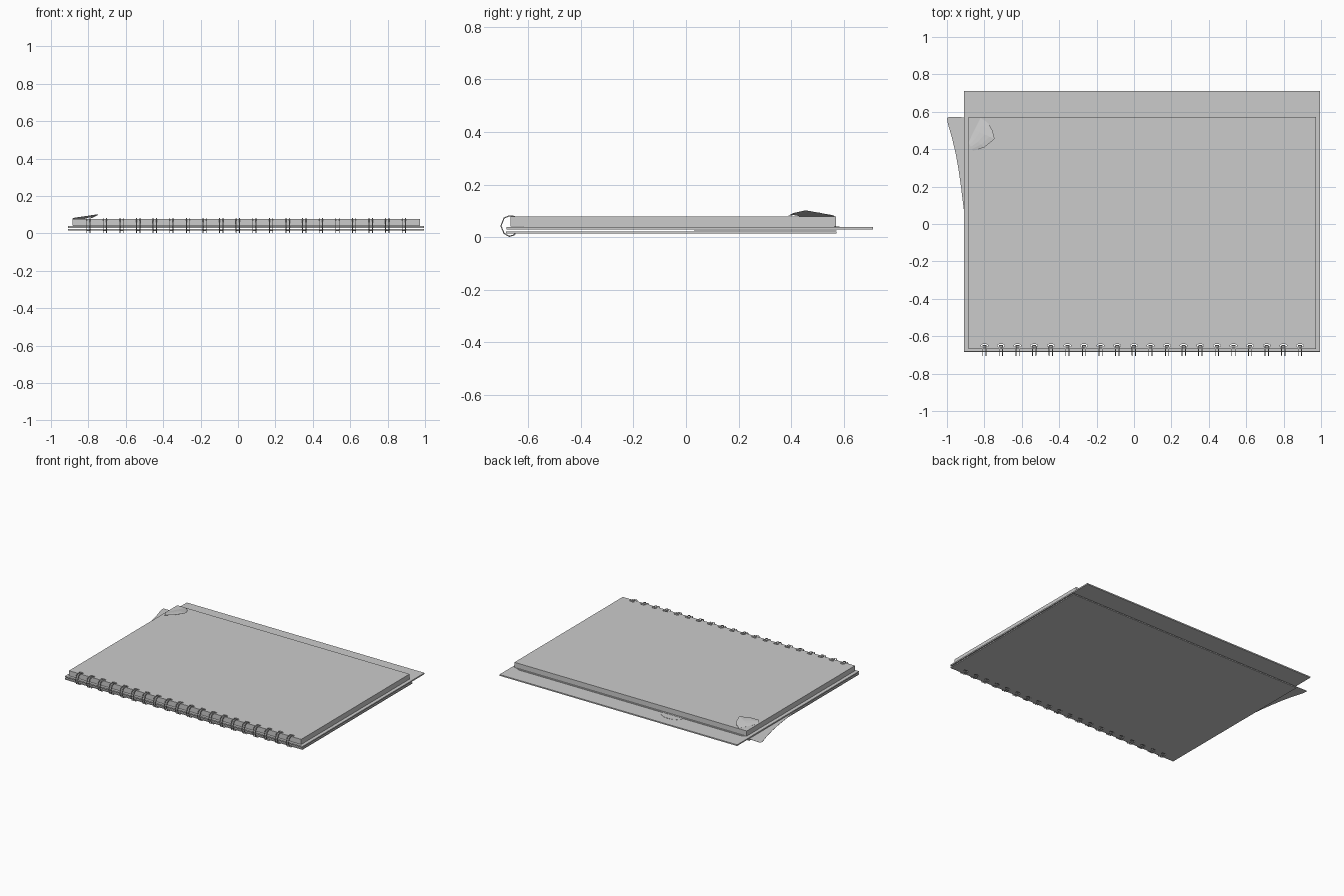
import bpy, bmesh, math

if "Cube" in bpy.data.objects:
    bpy.data.objects.remove(bpy.data.objects["Cube"])

paper = bpy.data.materials.new("grey")
paper.diffuse_color = (0.6, 0.6, 0.6, 1)
paper.use_nodes = True
paper.node_tree.nodes["Principled BSDF"].inputs["Base Color"].default_value = paper.diffuse_color


def finish(name, bm):
    bmesh.ops.recalc_face_normals(bm, faces=bm.faces)
    me = bpy.data.meshes.new(name)
    bm.to_mesh(me)
    bm.free()
    me.materials.append(paper)
    ob = bpy.data.objects.new(name, me)
    bpy.context.collection.objects.link(ob)
    return ob


def extrude_outline(bm, pts, z0, z1):
    f = bm.faces.new([bm.verts.new((x, y, z0)) for x, y in pts])
    r = bmesh.ops.extrude_face_region(bm, geom=[f])
    for v in r["geom"]:
        if isinstance(v, bmesh.types.BMVert):
            v.co.z = z1


def slab(name, pts, z0, z1):
    bm = bmesh.new()
    extrude_outline(bm, pts, z0, z1)
    return finish(name, bm)


def rect(x0, x1, y0, y1):
    return [(x0, y0), (x1, y0), (x1, y1), (x0, y1)]


RINGS = [-0.80 + i * 0.0888 for i in range(20)]

# Punched holes along the bound edge
bm = bmesh.new()
for x in RINGS:
    oval = [(x + 0.020 * math.cos(a), -0.650 + 0.009 * math.sin(a))
            for a in (math.pi / 8 + k * math.pi / 4 for k in range(8))]
    extrude_outline(bm, oval, -0.05, 0.15)
cutter = finish("hole_cutter", bm)
cutter.hide_render = True
cutter.hide_viewport = True


def punch(ob):
    m = ob.modifiers.new("holes", "BOOLEAN")
    m.operation = "DIFFERENCE"
    m.solver = "EXACT"
    m.object = cutter


# Page block, long backing board and lower cover
punch(slab("page_block", rect(-0.886, 0.974, -0.668, 0.571), 0.041, 0.078))
punch(slab("backing_board", rect(-0.908, 0.995, -0.682, 0.712), 0.029, 0.038))
punch(slab("lower_cover", rect(-0.908, 0.995, -0.684, 0.573), 0.014, 0.022))

# Pocket sheet under the pages with clipped corners
slab("pocket_sheet", [(-0.88, -0.62), (0.97, -0.62), (0.97, 0.565), (0.93, 0.583),
                      (-0.85, 0.583), (-0.88, 0.565)], 0.038, 0.041)

# Rounded thumb tab on the backing board
tab = [(-0.30 + 0.085 * math.cos(a), 0.583 + 0.055 * math.sin(a))
       for a in (k * math.pi / 12 for k in range(13))]
slab("thumb_tab", tab, 0.038, 0.0395)

# Loose sheet sticking out past the left edge
slab("loose_sheet", [(-0.90, 0.03), (-0.90, 0.57), (-0.99, 0.573), (-1.0, 0.565),
                     (-0.995, 0.535), (-0.973, 0.46), (-0.952, 0.37),
                     (-0.938, 0.29), (-0.925, 0.20), (-0.909, 0.07)], 0.023, 0.0245)

# Turned page corner: swept from the crease up to the raised edge
crease = [(-0.885, 0.435), (-0.869, 0.469), (-0.853, 0.502), (-0.836, 0.535), (-0.820, 0.567)]
edge = [(-0.860, 0.390, 0.082), (-0.800, 0.410, 0.092), (-0.745, 0.455, 0.102),
        (-0.757, 0.500, 0.094), (-0.780, 0.540, 0.083)]
bm = bmesh.new()
rows = []
for (cx, cy), (ex, ey, ez) in zip(crease, edge):
    row = []
    for k in range(5):
        t = k / 4
        z = 0.0785 + (ez - 0.0785) * t + 0.004 * math.sin(math.pi * t)
        row.append(bm.verts.new((cx + (ex - cx) * t, cy + (ey - cy) * t, z)))
    rows.append(row)
for a, b in zip(rows, rows[1:]):
    for k in range(4):
        bm.faces.new((a[k], a[k + 1], b[k + 1], b[k]))
flap = finish("turned_corner", bm)
sol = flap.modifiers.new("thickness", "SOLIDIFY")
sol.thickness = 0.0008

# Double wire binding: each ring is one wire loop bent round the spine
cu = bpy.data.curves.new("wire_binding", "CURVE")
cu.dimensions = "3D"
cu.bevel_depth = 0.0028
cu.bevel_resolution = 0
cu.use_fill_caps = True
cu.materials.append(paper)
arc = [(-0.651, 0.072), (-0.653, 0.079), (-0.672, 0.081), (-0.692, 0.073), (-0.704, 0.043),
       (-0.692, 0.014), (-0.672, 0.003), (-0.655, 0.008), (-0.650, 0.014)]
for x in RINGS:
    path = [(x - 0.009, y, z) for y, z in arc] + [(x + 0.009, y, z) for y, z in reversed(arc)]
    sp = cu.splines.new("POLY")
    sp.points.add(len(path) - 1)
    for p, co in zip(sp.points, path):
        p.co = (*co, 1)
    sp.use_cyclic_u = True
binding = bpy.data.objects.new("wire_binding", cu)
bpy.context.collection.objects.link(binding)
